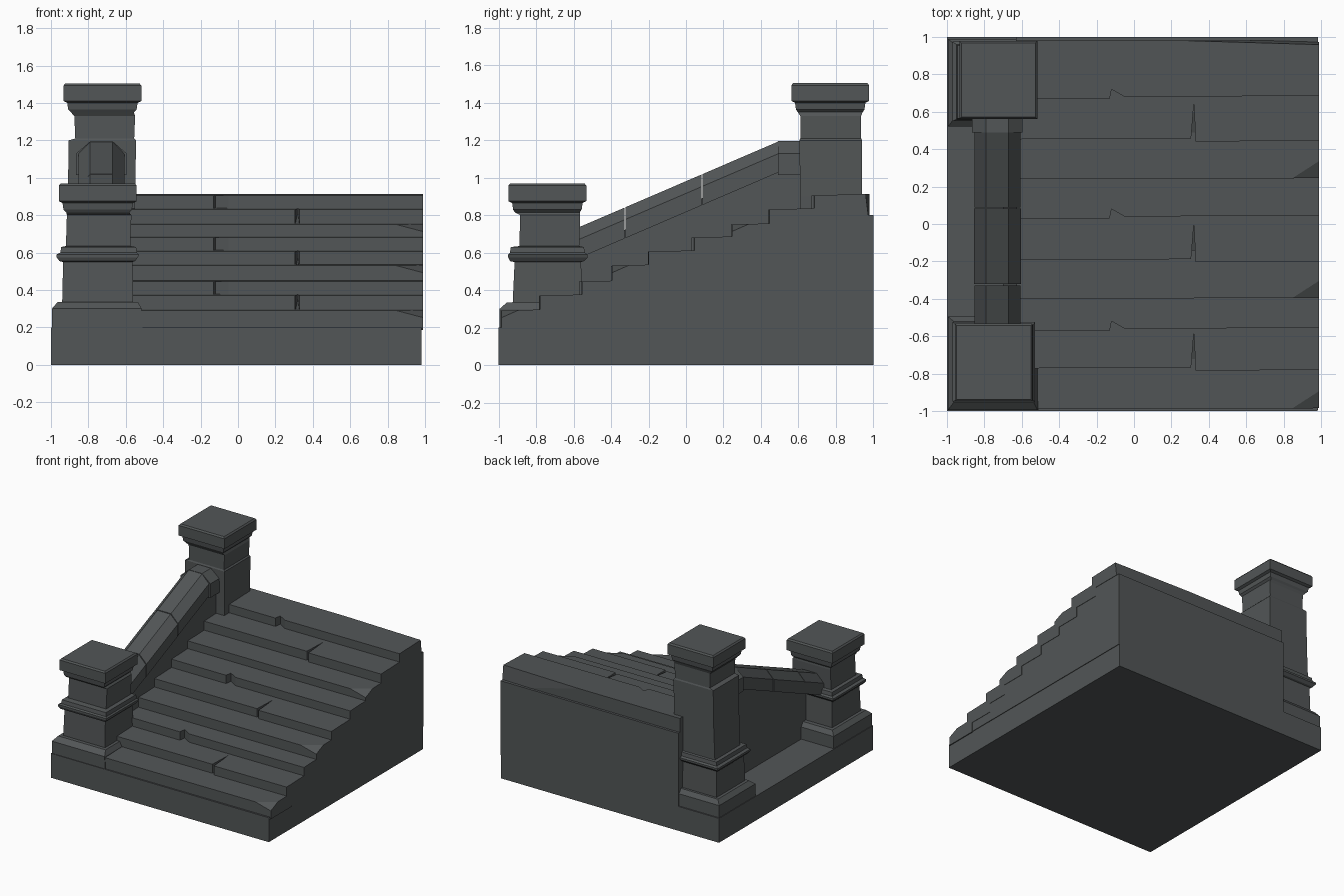
import bpy, bmesh
from mathutils import Vector

if "Cube" in bpy.data.objects:
    bpy.data.objects.remove(bpy.data.objects["Cube"])

stone = bpy.data.materials.new("dark grey stone")
stone.diffuse_color = (0.085, 0.093, 0.095, 1)
stone.use_nodes = True
stone.node_tree.nodes["Principled BSDF"].inputs["Base Color"].default_value = stone.diffuse_color


def finish(bm, name):
    bmesh.ops.recalc_face_normals(bm, faces=bm.faces)
    me = bpy.data.meshes.new(name)
    bm.to_mesh(me)
    bm.free()
    ob = bpy.data.objects.new(name, me)
    me.materials.append(stone)
    bpy.context.collection.objects.link(ob)
    return ob


def loft(bm, rings):
    """Join rings of points with side faces and cap both ends."""
    rows = [[bm.verts.new(p) for p in r] for r in rings]
    n = len(rows[0])
    for a, b in zip(rows, rows[1:]):
        for i in range(n):
            j = (i + 1) % n
            bm.faces.new((a[i], a[j], b[j], b[i]))
    bm.faces.new(rows[0][::-1])
    bm.faces.new(rows[-1])


def side_prism(name, x0, x1, profile):
    bm = bmesh.new()
    loft(bm, [[(x, y, z) for y, z in profile] for x in (x0, x1)])
    return finish(bm, name)


def chip(bm, point, normal):
    """Slice off everything on the outer side of a plane and close the cut."""
    geom = bm.verts[:] + bm.edges[:] + bm.faces[:]
    bmesh.ops.bisect_plane(bm, geom=geom, plane_co=Vector(point),
                           plane_no=Vector(normal).normalized(), clear_outer=True)
    bmesh.ops.holes_fill(bm, edges=[e for e in bm.edges if e.is_boundary])


# Base slab and sloping stair body
side_prism("base_slab", -1, 0.98, [(-1, 0), (1, 0), (1, 0.2), (-1, 0.2)])
side_prism("stair_body", -0.63, 0.985,
           [(-0.995, 0.19), (1, 0.19), (1, 0.8), (0.6, 0.8), (-0.98, 0.2)])

# Steps: three kinds of plank row, repeated three times
LEFT, RIGHT = -0.7, 0.988
fronts = [-0.99, -0.78, -0.57, -0.40, -0.20, 0.03, 0.24, 0.445, 0.67]
tops = [0.29, 0.37, 0.445, 0.53, 0.605, 0.68, 0.75, 0.83, 0.905]
for i, (y0, top) in enumerate(zip(fronts, tops)):
    last = i == 8
    y1 = 0.98 if last else fronts[i + 1] + 0.06
    low = top - 0.105
    left = -0.63 if i in (0, 7, 8) else LEFT
    kind = i % 3
    if kind == 0:    # whole plank, chipped at the right corner
        outline = [(left, y0), (RIGHT, y0 + 0.005), (RIGHT, y1), (left, y1)]
    elif kind == 1:  # seam with a narrow crack
        outline = [(left, y0 + 0.008), (0.305, y0 + 0.012), (0.32, y0 + 0.2),
                   (0.33, y0 - 0.004), (RIGHT, y0), (RIGHT, y1), (left, y1)]
    else:            # seam with a broken notch
        outline = [(left, y0), (-0.13, y0), (-0.12, y0 + 0.05), (-0.05, y0 + 0.01),
                   (RIGHT, y0 + 0.015), (RIGHT, y1), (left, y1)]
    bm = bmesh.new()
    loft(bm, [[(x, y, low) for x, y in outline],
              [(x, y, top + 0.03 * (y - y0)) for x, y in outline]])
    if kind == 0:
        chip(bm, (0.84, y0, top), (0.09, -0.15, 0.34))
    if last:         # worn rear right corner of the landing
        chip(bm, (0.3, 0.98, 0.91), (0.03, 1, 0.12))
    finish(bm, "step_plank_%d" % (i + 1))


# Pillars: stacked square sections (z, x min, x max, y min, y max)
def pillar(name, sections):
    bm = bmesh.new()
    loft(bm, [[(a, c, z), (b, c, z), (b, d, z), (a, d, z)] for z, a, b, c, d in sections])
    return finish(bm, name)


def lower_sections(y, d):
    """Foot, lower shaft and middle moulding, shared by both pillars."""
    return [(0.19, -0.995, -0.51, y - d - 0.02, y + d),
            (0.30, -0.995, -0.515, y - d - 0.02, y + d),
            (0.335, -0.965, -0.535, y - d + 0.02, y + d - 0.025),
            (0.335, -0.94, -0.56, y - 0.19, y + 0.18),
            (0.55, -0.935, -0.565, y - 0.18, y + 0.175),
            (0.555, -0.955, -0.55, y - 0.205, y + 0.19),
            (0.575, -0.97, -0.535, y - 0.215, y + 0.21),
            (0.59, -0.97, -0.53, y - 0.215, y + 0.21),
            (0.60, -0.95, -0.54, y - 0.205, y + 0.195),
            (0.63, -0.945, -0.545, y - 0.2, y + 0.19)]


def cap_sections(z, x, y, h):
    """Lip and cap with softened top, ending at height z."""
    return [(z - 0.155, x - h + 0.04, x + h - 0.04, y - h + 0.035, y + h - 0.035),
            (z - 0.14, x - h + 0.025, x + h - 0.025, y - h + 0.025, y + h - 0.025),
            (z - 0.105, x - h + 0.02, x + h - 0.02, y - h + 0.02, y + h - 0.02),
            (z - 0.095, x - h, x + h, y - h, y + h),
            (z - 0.012, x - h, x + h, y - h, y + h),
            (z, x - h + 0.01, x + h - 0.01, y - h + 0.01, y + h - 0.01)]


pillar("front_pillar", lower_sections(-0.735, 0.24)
       + [(0.635, -0.92, -0.575, -0.89, -0.57), (0.80, -0.915, -0.57, -0.885, -0.565)]
       + cap_sections(0.97, -0.75, -0.74, 0.208))
pillar("back_pillar", lower_sections(0.765, 0.225)
       + [(0.635, -0.92, -0.555, 0.61, 0.94), (0.90, -0.91, -0.55, 0.61, 0.94),
          (1.20, -0.905, -0.545, 0.605, 0.94), (1.21, -0.87, -0.555, 0.61, 0.935),
          (1.33, -0.875, -0.55, 0.61, 0.935)]
       + cap_sections(1.505, -0.725, 0.77, 0.208))


# Handrail: faceted blocks following the slope, on a thin wall
def rail_z(y):
    return 0.745 + (y + 0.55) * 0.43


def rail_block(name, y0, y1, z0, z1, grow=0.0, depth=0.165):
    def ring(y, z):
        half = 0.123 + grow
        shape = [(-half, -depth), (half, -depth), (half, -0.065),
                 (0.06, 0), (-0.06, 0), (-half, -0.065)]
        return [(-0.73 + x, y, z + h) for x, h in shape]
    bm = bmesh.new()
    loft(bm, [ring(y0, z0), ring(y1, z1)])
    finish(bm, name)


joints = [-0.6, -0.325, 0.085, 0.5]
for k in range(3):
    a, b = joints[k] + 0.003, joints[k + 1] - 0.003
    rail_block("handrail_block_%d" % (k + 1), a, b, rail_z(a), rail_z(b), 0.002 * (k % 2))
rail_block("handrail_end_block", 0.49, 0.62, 1.195, 1.195, 0.012, 0.18)
side_prism("handrail_wall", -0.70, -0.625,
           [(-0.6, 0.19), (0.65, 0.19), (0.65, 1.05), (0.5, 1.06), (-0.6, 0.61)])
